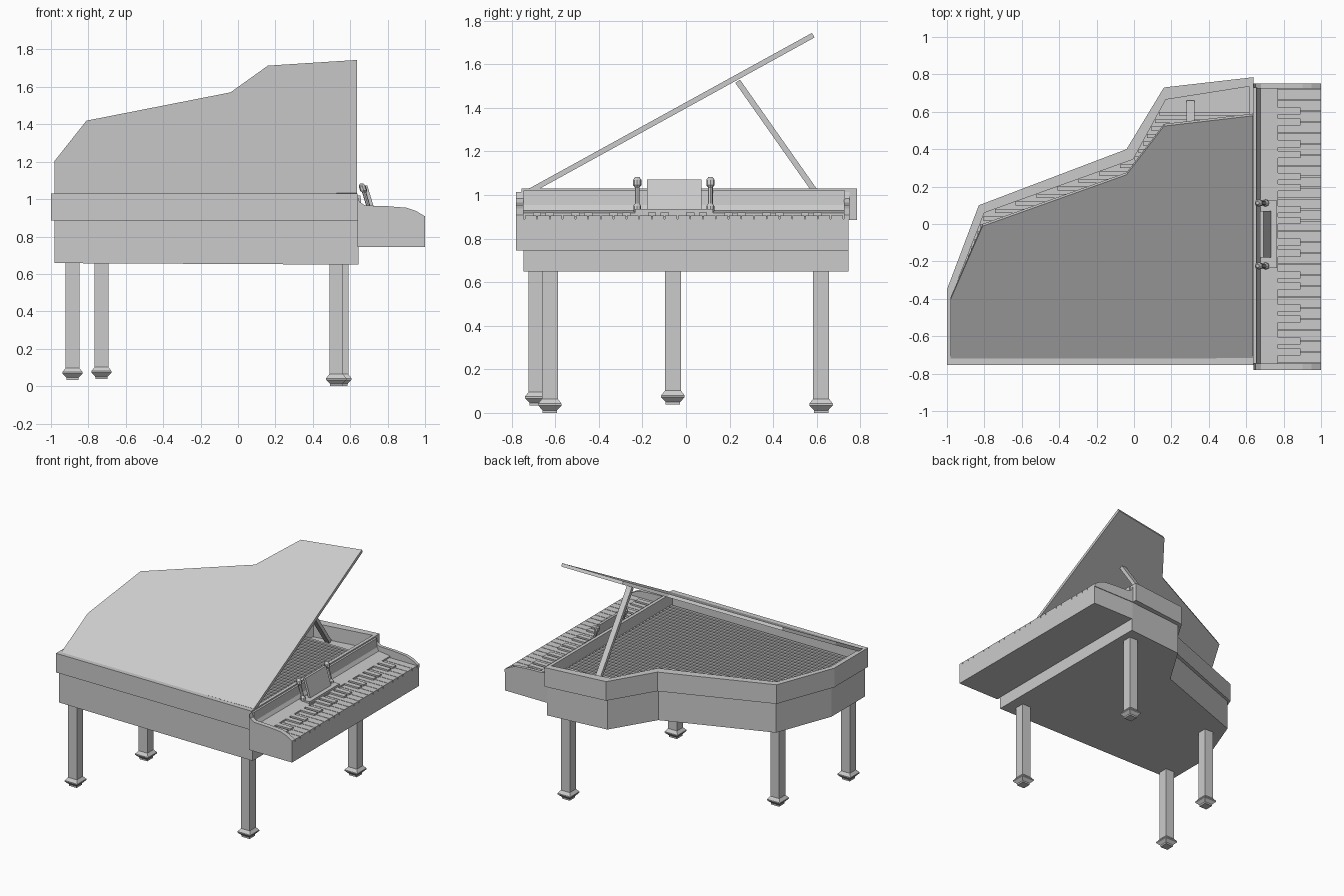
import bpy, bmesh, math
from mathutils import Vector

if "Cube" in bpy.data.objects:
    bpy.data.objects.remove(bpy.data.objects["Cube"])


def finish(name, bm):
    bmesh.ops.recalc_face_normals(bm, faces=bm.faces[:])
    me = bpy.data.meshes.new(name)
    bm.to_mesh(me)
    bm.free()
    ob = bpy.data.objects.new(name, me)
    bpy.context.collection.objects.link(ob)
    return ob


def loft(name, loops):
    """Skin a list of equal-length point loops and cap both ends."""
    bm = bmesh.new()
    rings = [[bm.verts.new(p) for p in lp] for lp in loops]
    n = len(loops[0])
    for a, b in zip(rings, rings[1:]):
        for i in range(n):
            j = (i + 1) % n
            bm.faces.new((a[i], a[j], b[j], b[i]))
    bm.faces.new(rings[0])
    bm.faces.new(rings[-1])
    return finish(name, bm)


def boxes(name, spans):
    """One object from many (x0, x1, y0, y1, z0, z1) boxes."""
    bm = bmesh.new()
    for x0, x1, y0, y1, z0, z1 in spans:
        vs = bmesh.ops.create_cube(bm, size=1)['verts']
        for v in vs:
            v.co = ((x0 + x1) / 2 + v.co.x * (x1 - x0),
                    (y0 + y1) / 2 + v.co.y * (y1 - y0),
                    (z0 + z1) / 2 + v.co.z * (z1 - z0))
    return finish(name, bm)


def flat(pts, z):
    return [(x, y, z) for x, y in pts]


def square(x, y, w, z):
    h = w / 2
    return [(x - h, y - h, z), (x + h, y - h, z), (x + h, y + h, z), (x - h, y + h, z)]


def bar(name, a, b, wx, wt):
    """Rectangular bar lying in a y-z plane."""
    a, b = Vector(a), Vector(b)
    d = (b - a).normalized()
    s, t = Vector((wx / 2, 0, 0)), d.cross(Vector((1, 0, 0))) * wt / 2
    return loft(name, [[p - s - t, p + s - t, p + s + t, p - s + t] for p in (a, b)])


# Case: angular rim as an open tray, on a slightly inset lower body
outer = [(-1, -.755), (.64, -.755), (.64, .785), (.16, .73), (-.04, .40), (-.83, .10), (-1, -.35)]
inner = [(-.965, -.715), (.615, -.715), (.615, .735), (.17, .665), (-.005, .345), (-.80, .06), (-.965, -.36)]
lower = [(-.98, -.745), (.645, -.745), (.645, .745), (.17, .70), (-.03, .375), (-.815, .085), (-.98, -.345)]
loft("case_rim", [flat(outer, .885), flat(outer, 1.03), flat(inner, 1.03), flat(inner, .925)])
loft("lower_body", [[(x, y, .653 - .005 * x) for x, y in lower], flat(lower, .89)])

# Strings running lengthwise, trimmed to the inner outline
edge = inner[3:] + [inner[0]]


def left_x(y):
    for (xa, ya), (xb, yb) in zip(edge, edge[1:]):
        if yb <= y <= ya:
            return xa + (xb - xa) * (y - ya) / (yb - ya)
    return .2


strings = []
for i in range(33):
    y = -.69 + i * .04
    strings.append((max(left_x(y - .01), left_x(y + .01)), .615, y - .01, y + .01, .92, .945))
boxes("strings", strings)

# Raised lid, hinged along the front side
lid = [(-.98, -.715), (.635, -.705), (.635, .59), (.16, .535), (-.04, .275), (-.81, 0), (-.98, -.39)]
ang = math.atan(.55)
off = Vector((0, -math.sin(ang), math.cos(ang))) * .024
low = [Vector((x, y, 1.008 + (y + .71) * .55)) for x, y in lid]
loft("lid", [low, [p + off for p in low]])
bar("lid_prop", (.302, .65, .935), (.302, .237, 1.522), .042, .026)

# Keyboard shelf, fallboard and curved cheeks
boxes("key_bed", [(.64, 1, -.78, .745, .745, .89)])
prof = [(.63, .88), (.63, 1.02), (.655, 1.02), (.66, .955), (.675, .93), (.77, .918), (.77, .88)]
loft("fallboard", [[(x, y, z) for x, z in prof] for y in (-.745, .73)])
cheek = [(.64, .885), (.64, 1.015), (.65, .985), (.68, .966), (.80, .962), (.90, .954), (.95, .938), (1, .908), (1, .885)]
for name, y0, y1 in (("left_cheek", -.78, -.745), ("right_cheek", .725, .75)):
    loft(name, [[(x, y, z) for x, z in cheek] for y in (y0, y1)])

# Keys
n, y0, y1 = 25, -.742, .722
w = (y1 - y0) / n
boxes("white_keys", [(.77, 1, y0 + i * w + .002, y0 + (i + 1) * w - .002, .885, .907) for i in range(n)])
boxes("black_keys", [(.77, .89, y0 + i * w - .019, y0 + i * w + .019, .90, .919)
                     for i in range(1, n) if i % 3])

# Music stand: foot rail, leaning panel, two knobbed posts
boxes("stand_base", [(.685, .765, -.235, .125, .912, .935)])


def lean(x, z):
    return x - (z - .935) * .30


def leaning_box(name, x, t, ya, yb, za, zb):
    loft(name, [[(lean(x, z), ya, z), (lean(x, z) + t, ya, z),
                 (lean(x, z) + t, yb, z), (lean(x, z), yb, z)] for z in (za, zb)])


leaning_box("stand_panel", .715, .018, -.18, .07, .93, 1.072)
for name, y in (("stand_post_left", -.224), ("stand_post_right", .112)):
    rings = []
    for z, r in ((.92, .018), (.95, .018), (.96, .011), (1.035, .011), (1.045, .019), (1.07, .019), (1.083, .009)):
        cx = lean(.705, z)
        rings.append([(cx + r * math.cos(a * math.pi / 4), y + r * math.sin(a * math.pi / 4), z) for a in range(8)])
    loft(name, rings)

# Square legs with flared feet; the tail pair ends slightly higher
for name, x, y, z in (("front_keyboard_leg", .525, -.625, 0), ("back_keyboard_leg", .553, .62, 0),
                      ("front_tail_leg", -.885, -.685, .033), ("back_tail_leg", -.73, -.06, .038)):
    loft(name, [square(x, y, s, h) for s, h in (
        (.066, z), (.066, z + .012), (.108, z + .034), (.108, z + .042), (.074, z + .064), (.074, .67))])
